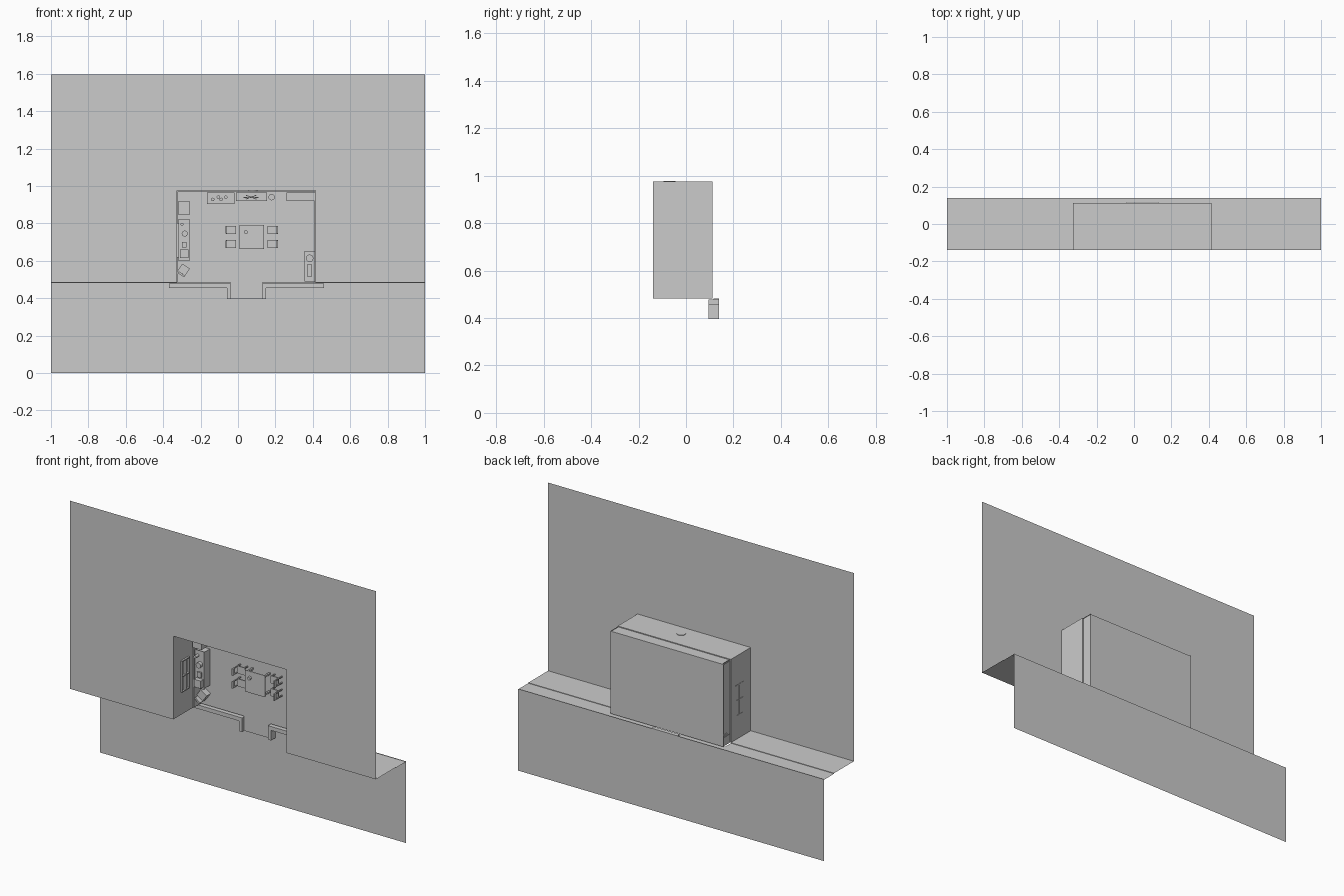
import bpy
import math
from mathutils import Matrix, Vector

old = bpy.data.objects.get("Cube")
if old:
    bpy.data.objects.remove(old, do_unlink=True)

GREY = (0.6, 0.6, 0.6, 1)
plaster = bpy.data.materials.new("plain_grey")
plaster.use_nodes = True
plaster.diffuse_color = GREY
plaster.node_tree.nodes["Principled BSDF"].inputs["Base Color"].default_value = GREY


def mesh_object(name, verts, faces):
    mesh = bpy.data.meshes.new(name)
    mesh.from_pydata(verts, [], faces)
    mesh.materials.append(plaster)
    obj = bpy.data.objects.new(name, mesh)
    bpy.context.collection.objects.link(obj)
    return obj


def strip(name, outline, along):
    """Sheet swept from an open outline by a vector."""
    n = len(outline)
    verts = [Vector(p) for p in outline]
    verts += [v + Vector(along) for v in verts]
    return mesh_object(name, verts, [(i, i + 1, n + i + 1, n + i) for i in range(n - 1)])


def box(name, x, y, z, turn=0):
    """Box between (low, high) pairs, turned about the depth axis."""
    c = Vector((sum(x) / 2, sum(y) / 2, sum(z) / 2))
    rot = Matrix.Rotation(math.radians(turn), 3, 'Y')
    verts = [c + rot @ (Vector((a, b, d)) - c) for a in x for b in y for d in z]
    faces = [(0, 1, 3, 2), (4, 6, 7, 5), (0, 4, 5, 1), (2, 3, 7, 6), (0, 2, 6, 4), (1, 5, 7, 3)]
    return mesh_object(name, verts, faces)


def disc(name, centre, radius, depth, axis='Y'):
    turn = (math.pi / 2, 0, 0) if axis == 'Y' else (0, 0, 0)
    bpy.ops.mesh.primitive_cylinder_add(vertices=20, radius=radius, depth=depth,
                                        location=centre, rotation=turn)
    obj = bpy.context.object
    obj.name = name
    obj.data.materials.append(plaster)
    bpy.ops.object.shade_smooth_by_angle()
    return obj


# Main levels
FRONT, BACK, FLOOR, LEDGE = -0.14, 0.14, 0.112, 0.045
L, R, LOW, HIGH, TOP = -0.325, 0.415, 0.483, 0.975, 1.595

# Large sheets around the room
strip("left_sheet", [(R, FRONT, LOW), (1, FRONT, LOW)], (0, 0, TOP - LOW))
strip("right_sheet", [(-1, FRONT, LOW), (L, FRONT, LOW)], (0, 0, TOP - LOW))
strip("top_sheet", [(L, FRONT, HIGH), (R, FRONT, HIGH)], (0, 0, TOP - HIGH))
strip("lower_sheet", [(-1, BACK, 0), (1, BACK, 0)], (0, 0, LOW))
for name, a, b in (("right", -1, L), ("left", R, 1)):
    strip(name + "_step", [(a, FRONT, LOW), (a, LEDGE, LOW), (a, LEDGE, LOW - 0.003),
                           (a, BACK, LOW - 0.003)], (b - a, 0, 0))

# Room shell, its lower band set in slightly
IN = 0.005
for name, x, s in (("right_wall", L, 1), ("left_wall", R, -1)):
    strip(name, [(x, FRONT, LOW), (x, LEDGE, LOW), (x + s * IN, LEDGE, LOW),
                 (x + s * IN, FLOOR, LOW)], (0, 0, HIGH - LOW))
strip("far_wall", [(L, FRONT, HIGH), (L, LEDGE, HIGH), (L, LEDGE, HIGH - IN),
                   (L, FLOOR, HIGH - IN)], (R - L, 0, 0))
strip("room_floor", [(L, FLOOR, LOW), (R, FLOOR, LOW)], (0, 0, HIGH - LOW - IN))

# Porch and the low kerbs beside it
box("porch", (-0.04, 0.13), (0.115, 0.139), (0.395, LOW))
for side, s in (("right", -1), ("left", 1)):
    mid = 0.045
    box(side + "_kerb", sorted((mid + s * 0.085, mid + s * 0.415)), (0.095, 0.139), (0.455, 0.478))
    box(side + "_porch_kerb", sorted((mid + s * 0.085, mid + s * 0.104)), (0.095, 0.139),
        (0.395, 0.456))

# Dining table with four chairs
TX, TZ = 0.074, 0.727
table = box("table_top", (TX - 0.066, TX + 0.066), (0.052, 0.06), (TZ - 0.064, TZ + 0.064))
bevel = table.modifiers.new("rounded", 'BEVEL')
bevel.width, bevel.segments = 0.003, 2
for sx in (-1, 1):
    for sz in (-1, 1):
        x, z = TX + sx * 0.055, TZ + sz * 0.053
        box("table_leg", (x - 0.005, x + 0.005), (0.06, FLOOR), (z - 0.005, z + 0.005))
        cx, cz = TX + sx * 0.109, TZ + sz * 0.038
        box("chair_seat", (cx - 0.026, cx + 0.024), (0.079, 0.085), (cz - 0.022, cz + 0.022))
        bx = cx + sx * 0.027
        box("chair_back", (bx - 0.004, bx + 0.004), (0.035, 0.055), (cz - 0.02, cz + 0.02))
        for dz in (-0.018, 0.018):
            box("chair_post", (bx - 0.003, bx + 0.003), (0.055, FLOOR), (cz + dz - 0.003, cz + dz + 0.003))
            fx = cx - sx * 0.02
            box("chair_leg", (fx - 0.003, fx + 0.003), (0.085, FLOOR), (cz + dz - 0.003, cz + dz + 0.003))
disc("table_bowl", (0.042, 0.046, 0.753), 0.01, 0.012)

# Kitchen side along the right wall
box("tall_cupboard", (-0.318, -0.26), (0.03, FLOOR), (0.845, 0.92))
box("tall_cupboard_lid", (-0.31, -0.268), (0.026, 0.03), (0.853, 0.912))
box("counter", (-0.316, -0.262), (0.06, FLOOR), (0.605, 0.82))
box("counter_top", (-0.319, -0.26), (0.055, 0.06), (0.6, 0.824))
box("counter_box", (-0.31, -0.265), (0.03, 0.055), (0.615, 0.66))
box("counter_tray", (-0.3, -0.275), (0.045, 0.055), (0.67, 0.7))
disc("counter_pot", (-0.285, 0.045, 0.745), 0.016, 0.02)
disc("counter_jar", (-0.3, 0.04, 0.795), 0.008, 0.03)
box("armchair_seat", (-0.314, -0.266), (0.075, FLOOR), (0.53, 0.575), 35)
box("armchair_back", (-0.322, -0.282), (0.05, 0.1), (0.522, 0.532), 35)

# Window on the right wall, inside and outside
for y in (-0.07, -0.035, 0):
    box("window_bar", (L - 0.002, L + 0.01), (y - 0.003, y + 0.003), (0.62, 0.8))
for z in (0.62, 0.71, 0.8):
    box("window_rail", (L - 0.002, L + 0.01), (-0.07, 0), (z - 0.003, z + 0.003))

# Furniture along the far wall
for name, x, z0, y in (("dresser", (-0.163, -0.02), 0.904, 0.055),
                       ("sideboard", (-0.008, 0.152), 0.92, 0.06),
                       ("wall_shelf", (0.26, 0.408), 0.92, 0.05)):
    box(name, x, (y + 0.005, FLOOR), (z0 + 0.003, 0.963))
    box(name + "_top", (x[0] - 0.002, x[1] + 0.002), (y, y + 0.005), (z0, 0.966))
for i, x in enumerate((-0.135, -0.105, -0.09, -0.065)):
    disc("dresser_pot", (x, 0.045, 0.928 + 0.012 * (i % 2)), 0.009, 0.02)
box("sideboard_dish", (0.03, 0.11), (0.05, 0.06), (0.936, 0.942))
for turn in (-20, 20):
    box("sideboard_branch", (0.04, 0.1), (0.04, 0.05), (0.938, 0.942), turn)
disc("floor_vase", (0.18, 0.09, 0.94), 0.017, 0.044)
disc("wall_clock", (0.08, -0.07, 0.974), 0.025, 0.008, 'Z')

# Cabinet with small items by the left wall
box("low_cabinet", (0.357, 0.409), (0.06, FLOOR), (0.492, 0.65))
box("low_cabinet_top", (0.355, 0.41), (0.055, 0.06), (0.49, 0.652))
disc("basin", (0.383, 0.05, 0.613), 0.02, 0.012)
box("cabinet_tray", (0.37, 0.396), (0.045, 0.055), (0.515, 0.58))
